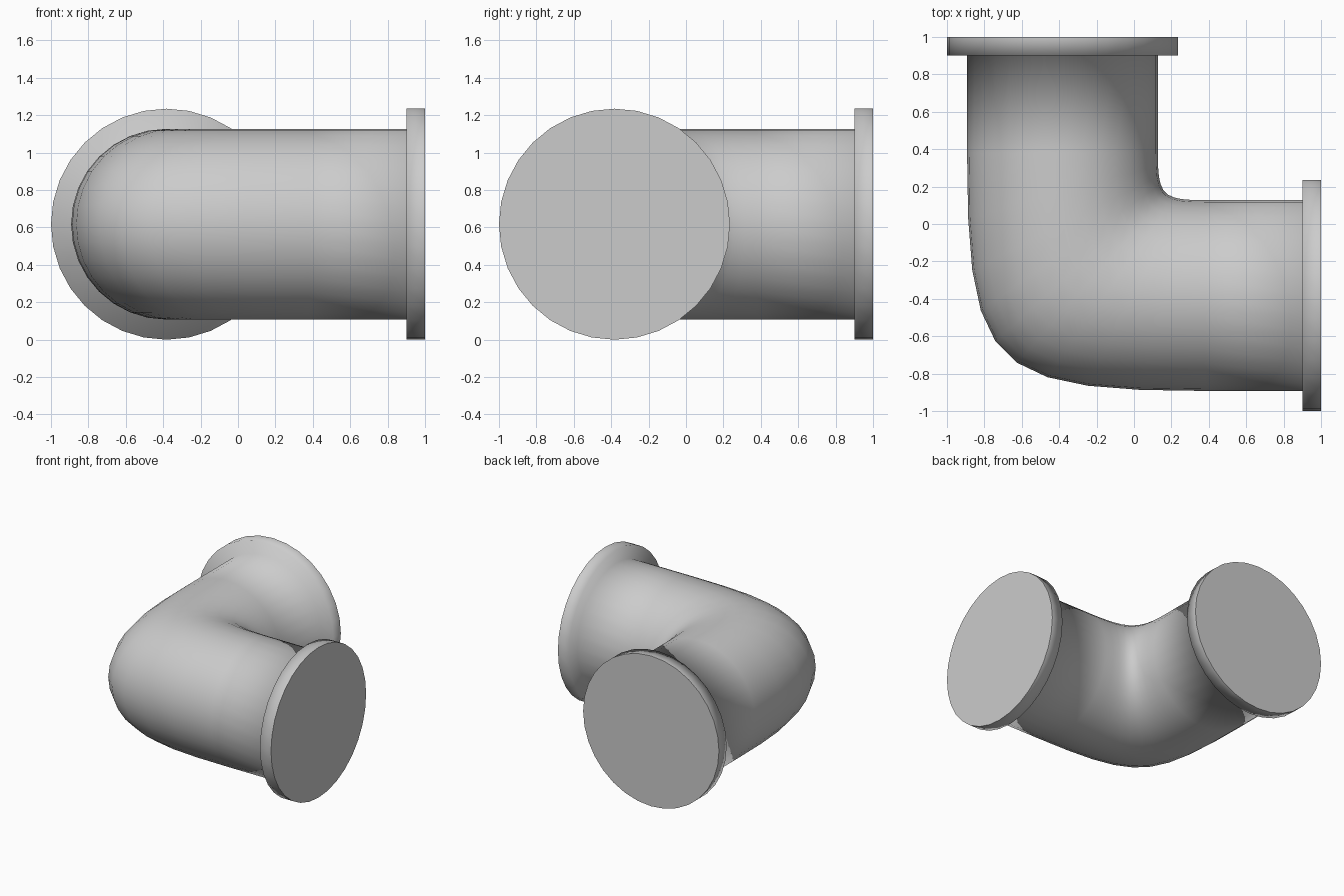
import bpy
import bmesh
from math import cos, sin, tau

cube = bpy.data.objects.get("Cube")
if cube:
    bpy.data.objects.remove(cube, do_unlink=True)

SIDES = 32
FLANGE_R, PIPE_R = 0.6175, 0.51
AXIS = -1 + FLANGE_R        # offset of each leg's axis from the centre
HEIGHT = FLANGE_R           # height of the pipe axis
FLANGE_BACK = 0.9
BEND_START = 0.38
BEND_STEPS = 9
PULL = 0.907                # how far the bend handles reach to the corner

grey = bpy.data.materials.new("pipe_grey")
grey.use_nodes = True
colour = (0.6, 0.6, 0.6, 1)
grey.diffuse_color = colour
grey.node_tree.nodes["Principled BSDF"].inputs["Base Color"].default_value = colour

bm = bmesh.new()


def section(radius):
    """Across-leg offset and height of every point round the pipe."""
    for i in range(SIDES):
        a = tau * i / SIDES
        yield AXIS + radius * cos(a), HEIGHT + radius * sin(a)


def leg_ring(radius, along, swap):
    """Circle on the back leg, or on the left leg when swapped."""
    return [bm.verts.new((along, u, z) if swap else (u, along, z))
            for u, z in section(radius)]


def bend_ring(t):
    """Slice of the elbow; every point follows its own curve round its corner."""
    def fade(s):
        return (1 - s) ** 3 + 3 * (1 - s) ** 2 * s * (1 - PULL)
    ring = []
    for u, z in section(PIPE_R):
        reach = BEND_START - u
        ring.append(bm.verts.new((u + reach * fade(1 - t), u + reach * fade(t), z)))
    return ring


# Flange and straight of the back leg, elbow, then the left leg in reverse
leg = [(FLANGE_R, 1), (FLANGE_R, FLANGE_BACK), (PIPE_R, FLANGE_BACK)]
rings = [leg_ring(r, s, False) for r, s in leg]
rings += [bend_ring(i / BEND_STEPS) for i in range(BEND_STEPS + 1)]
rings += [leg_ring(r, s, True) for r, s in reversed(leg)]

for a, b in zip(rings, rings[1:]):
    for i in range(SIDES):
        j = (i + 1) % SIDES
        bm.faces.new((a[i], a[j], b[j], b[i])).smooth = True

# Flat end plates with a crisp rim
for ring in (rings[0], rings[-1]):
    cap = bm.faces.new(ring)
    for edge in cap.edges:
        edge.smooth = False

bmesh.ops.recalc_face_normals(bm, faces=bm.faces[:])
mesh = bpy.data.meshes.new("flanged_pipe_elbow")
bm.to_mesh(mesh)
bm.free()
mesh.materials.append(grey)
bpy.context.collection.objects.link(bpy.data.objects.new("flanged_pipe_elbow", mesh))
